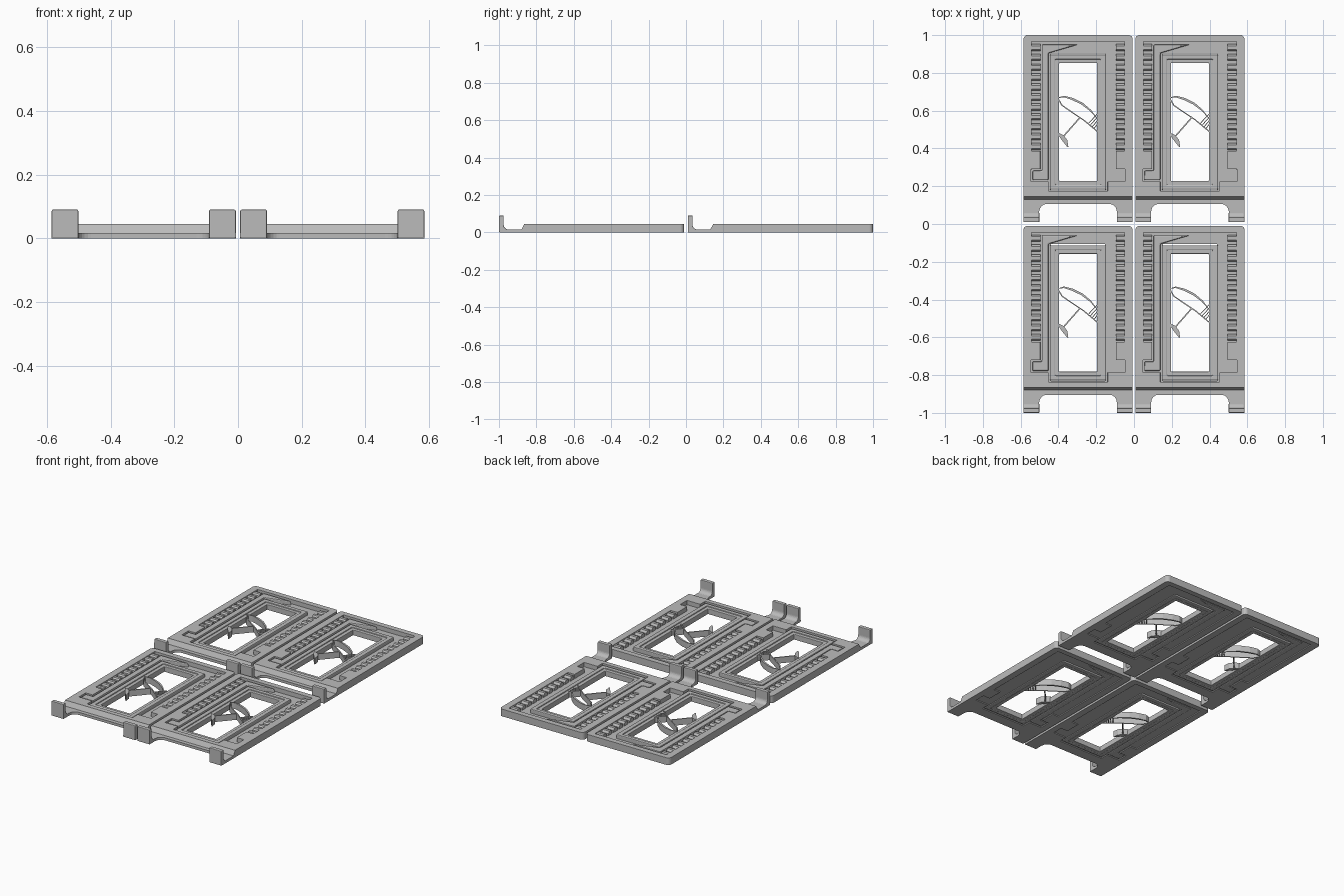
import bpy, bmesh, math
from mathutils import Vector

cube = bpy.data.objects.get("Cube")
if cube:
    bpy.data.objects.remove(cube, do_unlink=True)

grey = bpy.data.materials.new("plain_grey")
grey.use_nodes = True
grey.diffuse_color = (0.5, 0.5, 0.5, 1)
grey.node_tree.nodes["Principled BSDF"].inputs["Base Color"].default_value = (0.5, 0.5, 0.5, 1)

PLACES = [(sx * 0.296, dy) for dy in (0, -1.01) for sx in (-1, 1)]
TOP = 0.045


def prism(name, loops, low, high, bevel=0, side=False):
    """Extrude outlines (later loops are holes); side=True reads points as (y, z) and extrudes along x."""
    bm = bmesh.new()
    for loop in loops:
        vs = [bm.verts.new((low, a, b) if side else (a, b, low)) for a, b in loop]
        for i, v in enumerate(vs):
            bm.edges.new((v, vs[i - 1]))
    bmesh.ops.triangle_fill(bm, edges=bm.edges[:], use_beauty=True)
    out = bmesh.ops.extrude_face_region(bm, geom=bm.faces[:])
    shift = Vector((high - low, 0, 0)) if side else Vector((0, 0, high - low))
    bmesh.ops.translate(bm, verts=[g for g in out["geom"] if isinstance(g, bmesh.types.BMVert)], vec=shift)
    bmesh.ops.recalc_face_normals(bm, faces=bm.faces[:])
    mesh = bpy.data.meshes.new(name)
    bm.to_mesh(mesh)
    bm.free()
    mesh.materials.append(grey)
    # One linked copy on each of the four panels
    for n, (px, py) in enumerate(PLACES, 1):
        ob = bpy.data.objects.new(f"{name}_{n}", mesh)
        ob.location = (px, py, 0)
        bpy.context.collection.objects.link(ob)
        if bevel:
            mod = ob.modifiers.new("soft_edge", "BEVEL")
            mod.width, mod.segments, mod.limit_method = bevel, 2, "ANGLE"
            mod.angle_limit = math.radians(40)


def rect(x0, x1, y0, y1):
    return [(x0, y0), (x1, y0), (x1, y1), (x0, y1)]


def mirrored(half):
    return half + [(-x, y) for x, y in reversed(half)]


def arc(cx, cy, r, a0, a1, n=6):
    return [(cx + r * math.cos(math.radians(a0 + (a1 - a0) * i / n)),
             cy + r * math.sin(math.radians(a0 + (a1 - a0) * i / n))) for i in range(n + 1)]


def ribbon(name, pts, width, taper=False):
    """Upright strip following a path, optionally narrowing to both ends."""
    ps = [Vector(p) for p in pts]
    left, right = [], []
    for i, p in enumerate(ps):
        d = (ps[min(i + 1, len(ps) - 1)] - ps[max(i - 1, 0)]).normalized()
        w = width / 2 * (0.2 + 0.8 * math.sin(math.pi * i / (len(ps) - 1)) if taper else 1)
        off = Vector((-d.y, d.x)) * w
        left.append(p + off)
        right.append(p - off)
    prism(name, [left + right[::-1]], 0.002, 0.04)


# Outer panel with the recess cut out
outline = mirrored([(-0.289, 0.145)] + arc(-0.267, 0.978, 0.022, 180, 90))
recess = mirrored([(-0.157, 0.174), (-0.157, 0.224), (-0.248, 0.224), (-0.248, 0.29),
                   (-0.2, 0.29), (-0.2, 0.386), (-0.246, 0.386), (-0.246, 0.966)])
prism("panel_body", [outline, recess], 0, TOP, 0.004)

# Recess floor, leaving slits above and below the inner frame
prism("recess_floor", [recess, rect(-0.143, 0.143, 0.178, 0.903)], 0.006, 0.018)

# Door-shaped moulding with outward feet
prism("door_moulding", [mirrored([(-0.157, 0.232), (-0.241, 0.232), (-0.241, 0.282), (-0.192, 0.282),
                                  (-0.192, 0.95), (0, 0.95)]) [:-1]
                       + [(0.157, 0.904), (-0.157, 0.904)]], 0, 0.043, 0.006)

# Inner window frame, stepped down towards the opening
prism("window_frame", [rect(-0.149, 0.149, 0.182, 0.897), rect(-0.121, 0.121, 0.207, 0.872)], 0, 0.04, 0.005)
prism("window_lip", [rect(-0.124, 0.124, 0.204, 0.875), rect(-0.1, 0.1, 0.228, 0.852)], 0, 0.034, 0.003)

# Rows of slats on both sides
for i in range(11):
    y = 0.392 + i * 0.0525
    section = [(y, 0.01), (y, 0.034), (y + 0.008, 0.042), (y + 0.026, 0.042), (y + 0.036, 0.03), (y + 0.036, 0.01)]
    for label, x in (("right", -0.247), ("left", 0.2)):
        prism(f"{label}_slat_{i + 1}", [section], x, x + 0.047, side=True)

# Sloped shoulder and thin tongue with a rounded cut-out
prism("shoulder", [[(0.13, 0), (0.13, 0.016), (0.146, TOP), (0.146, 0)]], -0.289, 0.289, side=True)
prism("tongue", [mirrored([(-0.289, 0.14), (-0.289, 0.012), (-0.206, 0.012), (-0.206, 0.07)]
                          + arc(-0.165, 0.066, 0.04, 180, 90))], 0, 0.016)

# Upright hooks at the tongue ends
hook = [(0.01, 0), (0.01, 0.09), (0.035, 0.09)] + arc(0.06, 0.041, 0.025, 180, 270) + [(0.06, 0)]
for label, x in (("right", -0.289), ("left", 0.205)):
    prism(f"{label}_hook", [hook], x, x + 0.084, 0.004, side=True)

# Parasol ornament across the opening
ribbon("parasol_canopy", [(-0.106, 0.668), (-0.075, 0.675), (-0.03, 0.662), (0.02, 0.638),
                          (0.065, 0.602), (0.104, 0.555)], 0.012, True)
ribbon("parasol_edge", [(-0.106, 0.664), (-0.085, 0.628), (-0.03, 0.59), (0.03, 0.55), (0.104, 0.488)], 0.006)
ribbon("parasol_pole", [(0.012, 0.566), (-0.088, 0.452)], 0.007)
ribbon("ground_crescent", [(-0.108, 0.482), (-0.085, 0.462), (-0.067, 0.438), (-0.054, 0.408)], 0.026, True)
for i in range(4):
    ribbon(f"parasol_rib_{i + 1}", [(0.056 + i * 0.01, 0.534 - i * 0.009), (0.104, 0.585 - i * 0.018)], 0.004)
